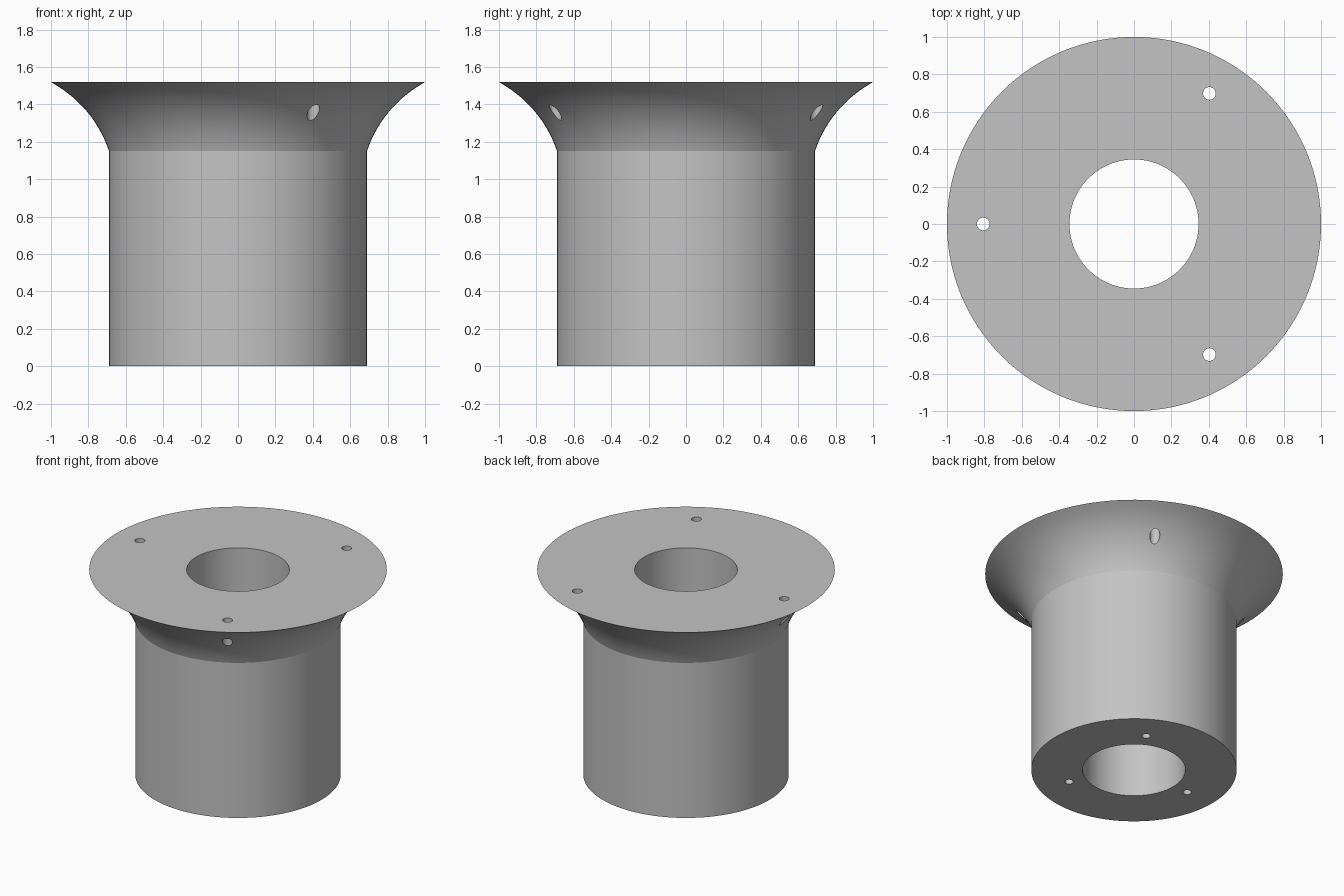
import bpy, bmesh
from math import cos, sin, pi, radians, atan2
from mathutils import Vector

cube = bpy.data.objects.get("Cube")
if cube:
    bpy.data.objects.remove(cube, do_unlink=True)

BORE, BODY, RIM = 0.345, 0.69, 1.0
SHOULDER, TOP = 1.15, 1.52
FLARE_CENTRE, FLARE_RADIUS = (1.311, 0.942), 0.655

grey = bpy.data.materials.new("plain grey")
grey.use_nodes = True
colour = (0.55, 0.55, 0.55, 1)
grey.diffuse_color = colour
grey.node_tree.nodes["Principled BSDF"].inputs["Base Color"].default_value = colour


def flare_profile(steps=14):
    """Concave arc from the shoulder of the tube out to the rim."""
    cx, cz = FLARE_CENTRE
    start = atan2(SHOULDER - cz, BODY - cx)
    end = atan2(TOP - cz, RIM - cx)
    angles = [start + (end - start) * i / steps for i in range(1, steps)]
    arc = [(cx + FLARE_RADIUS * cos(a), cz + FLARE_RADIUS * sin(a)) for a in angles]
    return [(BODY, SHOULDER)] + arc + [(RIM, TOP)]


def lathe(name, profile, steps=128):
    """Revolve a closed profile around the z axis."""
    bm = bmesh.new()
    verts = [bm.verts.new((r, 0, z)) for r, z in profile]
    edges = [bm.edges.new((v, verts[i - 1])) for i, v in enumerate(verts)]
    bmesh.ops.spin(bm, geom=verts + edges, cent=(0, 0, 0), axis=(0, 0, 1),
                   angle=2 * pi, steps=steps)
    bmesh.ops.remove_doubles(bm, verts=bm.verts, dist=0.0001)
    bmesh.ops.recalc_face_normals(bm, faces=bm.faces)
    mesh = bpy.data.meshes.new(name)
    bm.to_mesh(mesh)
    bm.free()
    obj = bpy.data.objects.new(name, mesh)
    bpy.context.collection.objects.link(obj)
    return obj


def drill(target, distance, angle, radius, low, high):
    """Cut one round vertical hole between two heights."""
    place = Vector((distance * cos(angle), distance * sin(angle), (low + high) / 2))
    bpy.ops.mesh.primitive_cylinder_add(vertices=32, radius=radius,
                                        depth=high - low, location=place)
    cutter = bpy.context.object
    cutter.name = "hole_cutter"
    cutter.hide_render = True
    cutter.data.materials.append(grey)
    cut = target.modifiers.new("hole", 'BOOLEAN')
    cut.operation = 'DIFFERENCE'
    cut.solver = 'EXACT'
    cut.object = cutter
    bpy.ops.object.select_all(action='DESELECT')
    bpy.context.view_layer.objects.active = target
    target.select_set(True)
    bpy.ops.object.modifier_apply(modifier=cut.name)
    bpy.data.objects.remove(cutter, do_unlink=True)


# Hollow tube with a flared flange
body = lathe("flanged_tube", [(BORE, 0), (BODY, 0)] + flare_profile() + [(BORE, TOP)])
body.data.materials.append(grey)

# Three holes through the flange, three blind holes in the base
for degrees in (60, 180, 300):
    drill(body, 0.806, radians(degrees), 0.034, 1.0, 1.7)
    drill(body, 0.465, radians(degrees), 0.029, -0.1, 0.3)

bpy.ops.object.shade_smooth_by_angle(angle=radians(15))
